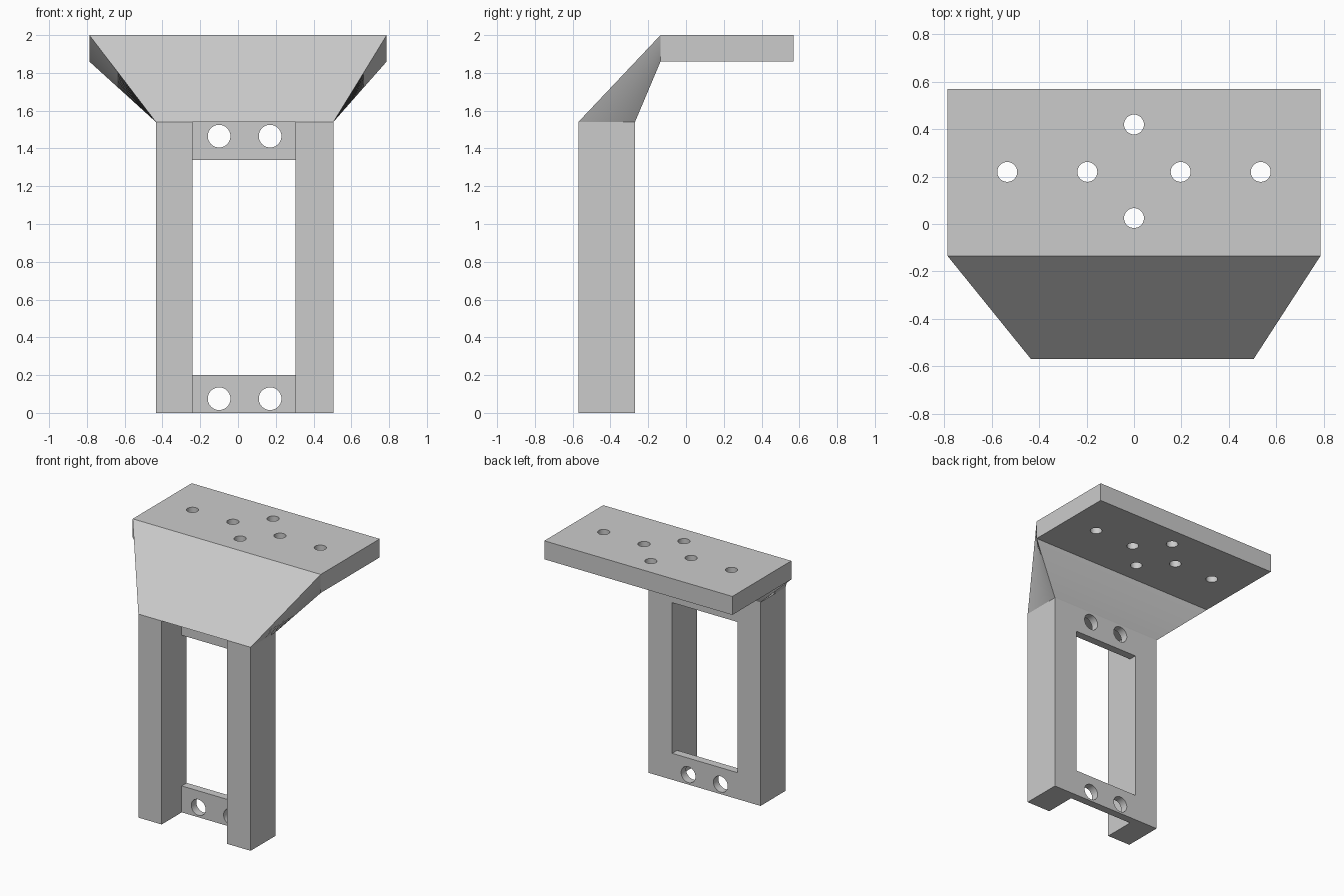
import bpy
import bmesh
from mathutils import Vector

default = bpy.data.objects.get("Cube")
if default:
    bpy.data.objects.remove(default, do_unlink=True)

grey = bpy.data.materials.new("light grey")
grey.use_nodes = True
COLOUR = (0.6, 0.6, 0.6, 1)
grey.diffuse_color = COLOUR
grey.node_tree.nodes["Principled BSDF"].inputs["Base Color"].default_value = COLOUR

# Shared dimensions
LEFT, RIGHT = -0.435, 0.505          # outer faces of the legs
IN_LEFT, IN_RIGHT = -0.24, 0.305     # inner faces of the legs
FRONT, BACK = -0.57, -0.27           # leg depth
LEG_TOP = 1.54
PLATE_X, PLATE_FRONT, PLATE_BACK = 0.787, -0.135, 0.57
PLATE_LOW, PLATE_TOP = 1.86, 2.0
BAR_FRONT = BACK - 0.06
BAR_HEIGHT = 0.2


def finish(name, bm):
    bmesh.ops.recalc_face_normals(bm, faces=bm.faces)
    mesh = bpy.data.meshes.new(name)
    bm.to_mesh(mesh)
    bm.free()
    mesh.materials.append(grey)
    obj = bpy.data.objects.new(name, mesh)
    bpy.context.collection.objects.link(obj)
    return obj


def box(name, low, high):
    low, high = Vector(low), Vector(high)
    bm = bmesh.new()
    bmesh.ops.create_cube(bm, size=1)
    for v in bm.verts:
        v.co = (low + high) / 2 + v.co * (high - low)
    return finish(name, bm)


def activate(obj):
    bpy.ops.object.select_all(action='DESELECT')
    obj.select_set(True)
    bpy.context.view_layer.objects.active = obj


def drill(obj, centres, radius, rotation=(0, 0, 0)):
    """Cut round through-holes, then shade their walls smooth."""
    for centre in centres:
        bpy.ops.mesh.primitive_cylinder_add(
            vertices=40, radius=radius, depth=0.4, location=centre, rotation=rotation)
        cutter = bpy.context.object
        cutter.name = "hole_cutter"
        cutter.hide_render = True
        cutter.data.materials.append(grey)
        activate(obj)
        mod = obj.modifiers.new("hole", 'BOOLEAN')
        mod.operation = 'DIFFERENCE'
        mod.solver = 'EXACT'
        mod.object = cutter
        bpy.ops.object.modifier_apply(modifier=mod.name)
        bpy.data.objects.remove(cutter, do_unlink=True)
    bpy.ops.object.shade_smooth_by_angle()


# Legs
box("right_leg", (LEFT, FRONT, 0), (IN_LEFT, BACK, LEG_TOP))
box("left_leg", (IN_RIGHT, FRONT, 0), (RIGHT, BACK, LEG_TOP))

# Cross bars flush with the back of the legs
for name, z, hole_z in (("bottom_bar", 0, 0.075),
                        ("top_bar", LEG_TOP - BAR_HEIGHT, 1.465)):
    bar = box(name, (IN_LEFT, BAR_FRONT, z), (IN_RIGHT, BACK, z + BAR_HEIGHT))
    drill(bar, [(x, BACK, hole_z) for x in (-0.1, 0.17)], 0.06, (1.5708, 0, 0))

# Mounting plate
plate = box("mounting_plate", (-PLATE_X, PLATE_FRONT, PLATE_LOW),
            (PLATE_X, PLATE_BACK, PLATE_TOP))
spots = [(x, 0.22) for x in (-0.535, -0.197, 0.197, 0.535)] + [(0, 0.42), (0, 0.025)]
drill(plate, [(x, y, PLATE_TOP) for x, y in spots], 0.042)

# Twisted neck: sections sweep from the front face to the back face
bm = bmesh.new()
STEPS = 16
sections = []
for i in range(STEPS + 1):
    t = i / STEPS
    y = FRONT + (BACK - FRONT) * t
    z = PLATE_TOP + (PLATE_LOW - PLATE_TOP) * t
    sections.append([bm.verts.new(p) for p in (
        (LEFT, y, LEG_TOP), (RIGHT, y, LEG_TOP),
        (PLATE_X, PLATE_FRONT, z), (-PLATE_X, PLATE_FRONT, z))])
for a, b in zip(sections, sections[1:]):
    for k in range(4):
        n = (k + 1) % 4
        bm.faces.new((a[k], a[n], b[n], b[k]))
bm.faces.new(sections[0])
bm.faces.new(sections[-1])
neck = finish("neck", bm)
activate(neck)
bpy.ops.object.shade_smooth_by_angle()
